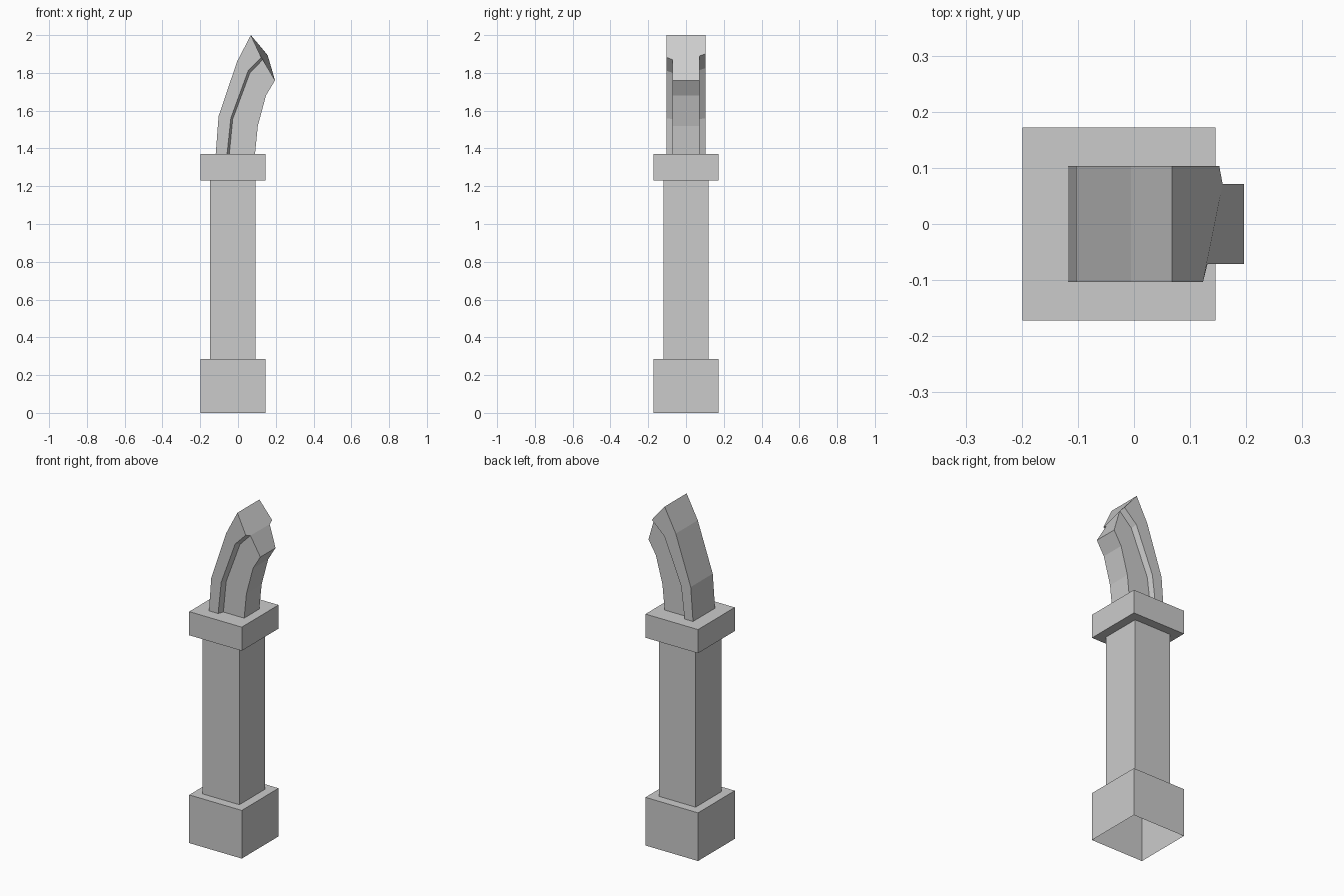
import bpy, bmesh

if "Cube" in bpy.data.objects:
    bpy.data.objects.remove(bpy.data.objects["Cube"])


def loft(name, rings, cap_end):
    """Skin a series of closed rings; the start is left open."""
    bm = bmesh.new()
    loops = [[bm.verts.new(p) for p in ring] for ring in rings]
    for a, b in zip(loops, loops[1:]):
        n = len(a)
        for i in range(n):
            j = (i + 1) % n
            bm.faces.new((a[i], a[j], b[j], b[i]))
    for idx in cap_end:
        bm.faces.new([loops[-1][i] for i in idx])
    bmesh.ops.recalc_face_normals(bm, faces=bm.faces)
    mesh = bpy.data.meshes.new(name)
    bm.to_mesh(mesh)
    bm.free()
    obj = bpy.data.objects.new(name, mesh)
    bpy.context.collection.objects.link(obj)
    return obj


def square(half, z, cx=-0.027):
    return [(cx - half, -half, z), (cx + half, -half, z),
            (cx + half, half, z), (cx - half, half, z)]


# Square pillar: open-bottomed plinth, shaft and capital in one shell
wide, slim = 0.172, 0.12
levels = [(wide, 0), (wide, 0.285), (slim, 0.285), (slim, 1.23),
          (wide, 1.23), (wide, 1.37)]
loft("pillar", [square(h, z) for h, z in levels], [(0, 1, 2, 3)])

# Broken arch rib: (x, z) paths from the capital to the slanted break
outer = [(-0.118, 1.37), (-0.103, 1.57), (-0.005, 1.86), (0.068, 2.0)]
inner = [(0.09, 1.37), (0.105, 1.52), (0.148, 1.68), (0.196, 1.76)]
front_lip = [(-0.058, 1.37), (-0.038, 1.56), (0.054, 1.812), (0.123, 1.882)]
front_root = [(-0.046, 1.37), (-0.028, 1.555), (0.063, 1.80), (0.131, 1.87)]
back_lip = [(-0.063, 1.37), (-0.04, 1.56), (0.07, 1.825), (0.152, 1.90)]
back_root = [(-0.055, 1.37), (-0.032, 1.555), (0.078, 1.815), (0.158, 1.89)]

rib, web = 0.103, 0.071
section = [(outer, -rib), (front_lip, -rib), (front_root, -web), (inner, -web),
           (inner, web), (back_root, web), (back_lip, rib), (outer, rib)]
rings = [[(path[i][0], y, path[i][1]) for path, y in section] for i in range(4)]
loft("arch_stub", rings, [(0, 1, 2, 5, 6, 7), (2, 3, 4, 5)])
